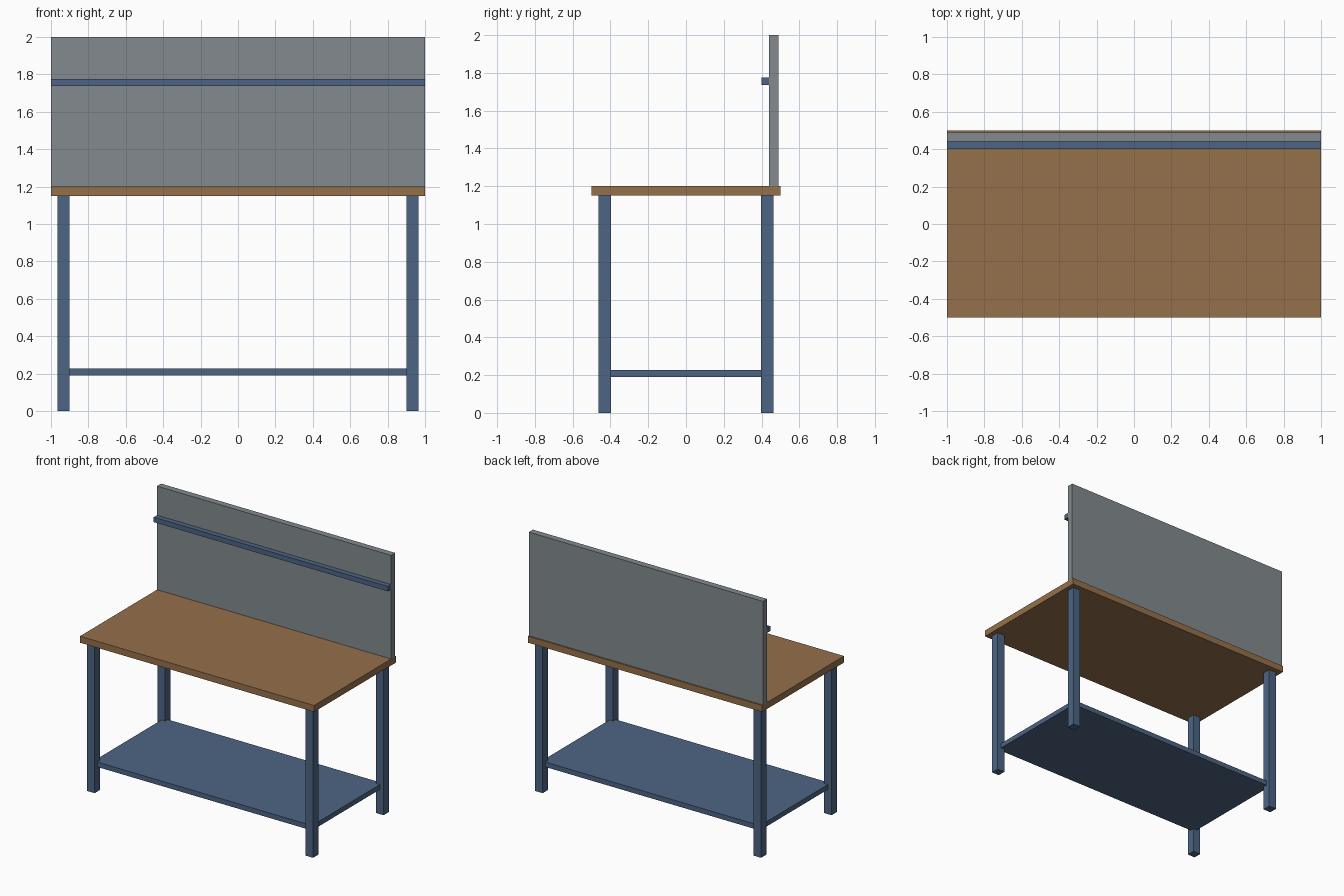
import bpy
import bmesh
from mathutils import Vector

cube = bpy.data.objects.get("Cube")
if cube:
    bpy.data.objects.remove(cube, do_unlink=True)


def material(name, color):
    mat = bpy.data.materials.new(name)
    mat.use_nodes = True
    mat.diffuse_color = (*color, 1)
    shader = next(n for n in mat.node_tree.nodes if n.type == "BSDF_PRINCIPLED")
    shader.inputs["Base Color"].default_value = (*color, 1)
    return mat


def box(name, low, high, mat):
    """Axis-aligned box between two opposite corners."""
    low, high = Vector(low), Vector(high)
    center, size = (low + high) / 2, high - low
    bm = bmesh.new()
    bmesh.ops.create_cube(bm, size=1)
    bmesh.ops.scale(bm, vec=size, verts=bm.verts)
    mesh = bpy.data.meshes.new(name)
    bm.to_mesh(mesh)
    bm.free()
    mesh.materials.append(mat)
    obj = bpy.data.objects.new(name, mesh)
    obj.location = center
    bpy.context.collection.objects.link(obj)
    return obj


wood = material("brown wood", (0.30, 0.16, 0.07))
steel = material("blue steel", (0.073, 0.13, 0.23))
grey = material("grey panel", (0.225, 0.255, 0.27))

# Worktop and back panel
box("worktop", (-1, -0.5, 1.15), (1, 0.5, 1.2), wood)
box("back_panel", (-1, 0.44, 1.2), (1, 0.49, 2), grey)

# Tool rail along the front of the panel
box("tool_rail", (-1, 0.4, 1.737), (1, 0.44, 1.775), steel)

# Four square legs
leg_x, leg_y, half = 0.933, 0.43, 0.032
for side, sx in (("left", 1), ("right", -1)):
    for end, sy in (("front", -1), ("back", 1)):
        x, y = sx * leg_x, sy * leg_y
        box(f"{end}_{side}_leg", (x - half, y - half, 0),
            (x + half, y + half, 1.15), steel)

# Lower shelf running to the leg centres
box("lower_shelf", (-leg_x, -leg_y, 0.19), (leg_x, leg_y, 0.228), steel)
